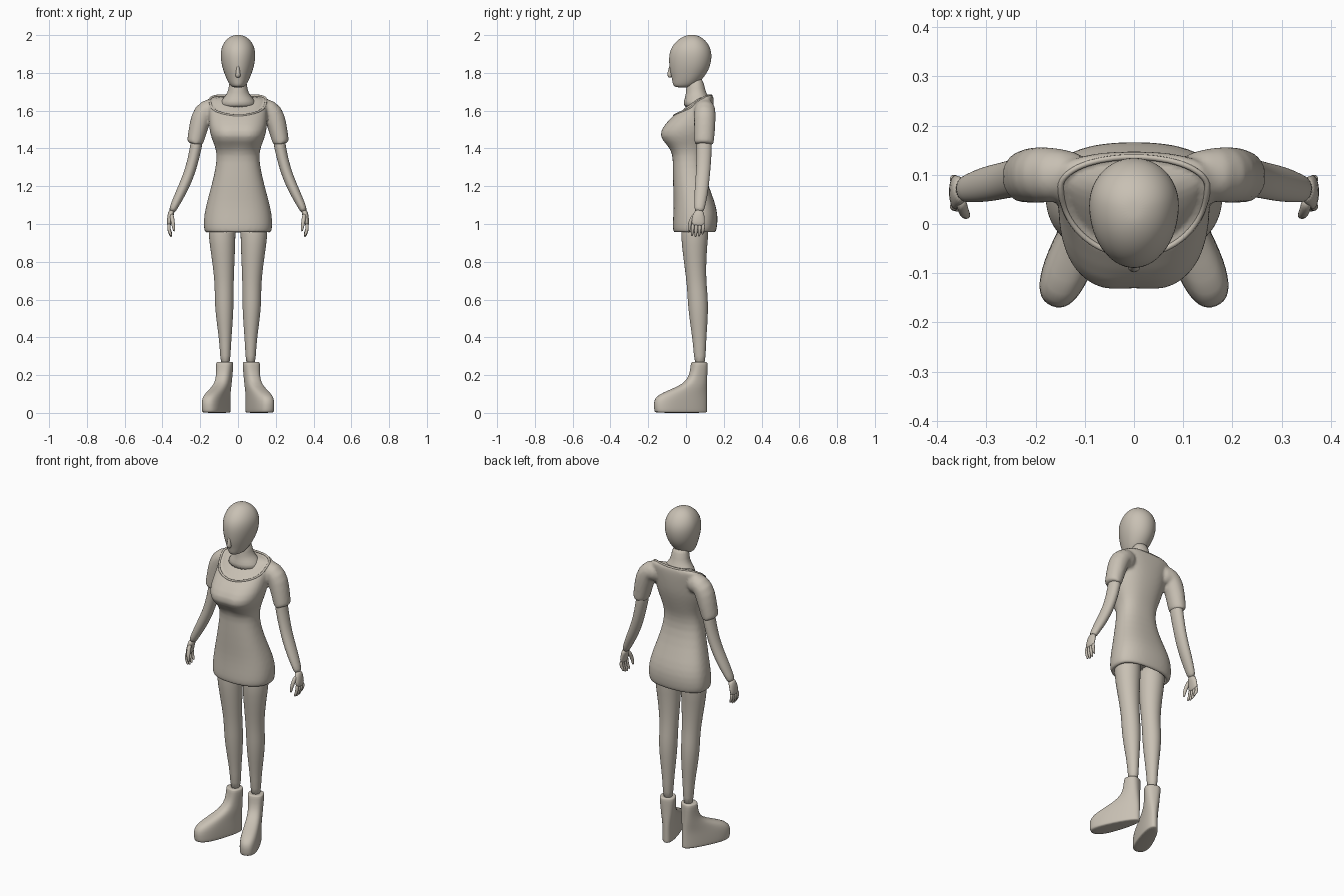
import bpy, bmesh, math
from mathutils import Vector

if "Cube" in bpy.data.objects:
    bpy.data.objects.remove(bpy.data.objects["Cube"])

clay = bpy.data.materials.new("warm_clay")
clay.diffuse_color = (0.58, 0.53, 0.455, 1)
clay.use_nodes = True
clay.node_tree.nodes["Principled BSDF"].inputs["Base Color"].default_value = clay.diffuse_color
N = 24
ANG = [2 * math.pi * i / N for i in range(N)]


def spow(v, n):
    return math.copysign(abs(v) ** (2 / n), v)


def loft(bm, rings):
    """Skin a list of point rings and cap both ends."""
    vs = [[bm.verts.new(p) for p in r] for r in rings]
    for a, b in zip(vs, vs[1:]):
        for i in range(N):
            j = (i + 1) % N
            bm.faces.new((a[i], a[j], b[j], b[i]))
    bm.faces.new(vs[0][::-1])
    bm.faces.new(vs[-1])


def body_rings(table, n=2.0):
    """Horizontal rings from rows of z, half width, front y, back y, optional middle dip."""
    out = []
    for row in table:
        z, rx, yf, yb = row[:4]
        dip = row[4] if len(row) > 4 else 0
        yc = yf + 0.57 * (yb - yf)
        ring = []
        for t in ANG:
            x, s = rx * spow(math.cos(t), n), spow(math.sin(t), n)
            y = yc + s * ((yb - yc) if s > 0 else (yc - yf))
            if s < 0:
                y += dip * math.exp(-(x / 0.04) ** 2)
            ring.append((x, y, z))
        out.append(ring)
    return out


def limb_rings(path, side=1):
    """Rings square to a path; rows of x, y, z, radius across, radius in y."""
    pts = [Vector((p[0] * side, p[1], p[2])) for p in path]
    out = []
    for i, p in enumerate(path):
        d = (pts[min(i + 1, len(pts) - 1)] - pts[max(i - 1, 0)]).normalized()
        v = (Vector((0, 1, 0)) - d * d.y).normalized()
        u = d.cross(v)
        out.append([pts[i] + u * p[3] * math.cos(t) + v * p[4] * math.sin(t) for t in ANG])
    return out


def make(name, lofts, mirror=False, levels=1):
    bm = bmesh.new()
    for rings in lofts:
        loft(bm, rings)
    bmesh.ops.recalc_face_normals(bm, faces=bm.faces)
    me = bpy.data.meshes.new(name)
    bm.to_mesh(me)
    bm.free()
    me.materials.append(clay)
    for f in me.polygons:
        f.use_smooth = True
    ob = bpy.data.objects.new(name, me)
    bpy.context.collection.objects.link(ob)
    if mirror:
        ob.modifiers.new("mirror", 'MIRROR').use_clip = False
    sub = ob.modifiers.new("smooth", 'SUBSURF')
    sub.levels = sub.render_levels = levels
    return ob


# head with nose, and neck
make("head", [body_rings([
    (1.722, .026, -.055, .02), (1.735, .043, -.07, .055), (1.765, .06, -.074, .085),
    (1.80, .074, -.084, .112), (1.84, .087, -.09, .13), (1.89, .094, -.092, .138),
    (1.935, .089, -.08, .13), (1.975, .066, -.045, .102), (1.995, .036, -.01, .07),
    (2.001, .012, .015, .045)])], levels=2)
make("nose", [limb_rings([
    (0, -.078, 1.845, .006, .008), (0, -.084, 1.815, .009, .01),
    (0, -.087, 1.79, .014, .014), (0, -.082, 1.775, .012, .01)])])
make("neck", [body_rings([
    (1.61, .11, -.02, .13), (1.655, .09, -.01, .128), (1.682, .064, -.002, .115),
    (1.71, .049, .0, .1), (1.78, .046, .005, .09)])])

# dress: torso and sleeves, with the open ends folded inwards
torso = body_rings([
    (1.02, .14, -.035, .12), (.97, .15, -.045, .135), (.948, .162, -.055, .146),
    (.955, .177, -.068, .158), (.985, .184, -.072, .166), (1.05, .181, -.068, .17),
    (1.12, .165, -.066, .152), (1.2, .142, -.069, .12), (1.3, .118, -.071, .092),
    (1.37, .112, -.07, .095), (1.415, .124, -.105, .108, .012), (1.465, .146, -.157, .123, .016),
    (1.52, .156, -.128, .137, .01), (1.575, .155, -.068, .144), (1.63, .16, -.008, .148),
    (1.665, .16, .035, .148), (1.688, .13, .075, .142)], 2.4)
sleeve = [(.09, .095, 1.59, .06, .045), (.15, .1, 1.617, .062, .054), (.186, .1, 1.59, .06, .058),
          (.208, .099, 1.52, .051, .057), (.225, .096, 1.44, .045, .053),
          (.231, .095, 1.418, .042, .05), (.229, .095, 1.423, .03, .038),
          (.222, .095, 1.46, .027, .035)]
dress = make("dress", [torso, limb_rings(sleeve), limb_rings(sleeve, -1)])
remesh = dress.modifiers.new("merge", 'REMESH')
remesh.mode = 'VOXEL'
remesh.voxel_size = 0.008
remesh.use_smooth_shade = True
soft = dress.modifiers.new("soften", 'SMOOTH')
soft.factor, soft.iterations = 0.5, 6
dg = bpy.context.evaluated_depsgraph_get()
merged = bpy.data.meshes.new_from_object(dress.evaluated_get(dg))
dress.modifiers.clear()
dress.data = merged
merged.materials.clear()
merged.materials.append(clay)
merged.polygons.foreach_set("use_smooth", [True] * len(merged.polygons))
bpy.context.view_layer.update()

# neckline: a rolled edge laid on the dress, with the chest inside it set lower
RX, YC, FRONT, BACK = .15, .075, .14, .062
curve = bpy.data.curves.new("neckline_edge", 'CURVE')
curve.dimensions = '3D'
curve.bevel_depth = 0.006
curve.bevel_resolution = 2
hits = []
for k in range(64):
    t = 2 * math.pi * k / 64
    s = math.sin(t)
    ok, loc, nor, _ = dress.ray_cast(
        Vector((RX * math.cos(t), YC + s * (BACK if s > 0 else FRONT), 2)), Vector((0, 0, -1)))
    if ok and loc.z > 1.5:
        hits.append(loc - nor * 0.002)
line = curve.splines.new('POLY')
line.points.add(len(hits) - 1)
for p, q in zip(line.points, hits):
    p.co = (*q, 1)
line.use_cyclic_u = True
curve.materials.append(clay)
bpy.context.collection.objects.link(bpy.data.objects.new("neckline_edge", curve))
moves = []
for v in merged.vertices:
    if v.co.z > 1.53 and v.normal.z > 0.1:
        dy = v.co.y - YC
        r = math.hypot(v.co.x / RX, dy / (BACK if dy > 0 else FRONT))
        if r < 1:
            moves.append((v.index, v.co - v.normal * 0.012 * min(1, (1 - r) / 0.06)))
for i, co in moves:
    merged.vertices[i].co = co

# bare arms and hands
make("arm", [limb_rings([
    (.212, .096, 1.50, .034, .042), (.22, .097, 1.41, .031, .041), (.25, .092, 1.29, .029, .038),
    (.275, .086, 1.225, .029, .037), (.305, .08, 1.16, .027, .036), (.335, .073, 1.1, .022, .029),
    (.352, .069, 1.062, .018, .025)])], mirror=True)
fingers = []
for i in range(4):
    y, tip = .036 + .0185 * i, .93 + (.006, 0, .003, .014)[i]
    fingers.append(limb_rings([
        (.364, y, 1.005, .009, .009), (.367, y, .975, .009, .009),
        (.36, y - .003, tip + .018, .008, .008), (.352, y - .005, tip, .005, .005)]))
thumb = limb_rings([(.352, .05, 1.055, .011, .012), (.347, .026, 1.02, .011, .012),
                    (.341, .017, .985, .009, .009), (.338, .018, .96, .005, .005)])
palm = limb_rings([(.348, .07, 1.075, .017, .024), (.358, .067, 1.045, .016, .031),
                   (.364, .064, 1.01, .013, .036), (.366, .063, .988, .009, .033)])
make("hand", [palm, thumb] + fingers, mirror=True)

# legs
make("leg", [limb_rings([
    (.085, .05, 1.04, .074, .075), (.085, .045, .94, .072, .073), (.079, .046, .84, .063, .063),
    (.074, .053, .72, .052, .053), (.073, .06, .64, .05, .053), (.073, .064, .57, .05, .054),
    (.07, .068, .47, .042, .046), (.067, .072, .36, .029, .033), (.067, .074, .24, .027, .03)])],
    mirror=True)

# boots: rows of z, heel end, toe end, heel half width, toe half width; turned outwards
boot = []
for z, a0, a1, wh, wt in [
        (0, -.008, .272, .032, .05), (.004, -.012, .286, .036, .056), (.02, -.012, .288, .036, .058),
        (.065, -.012, .292, .036, .057), (.095, -.012, .268, .036, .052),
        (.122, -.011, .2, .037, .045), (.155, -.01, .115, .038, .04), (.2, -.009, .083, .04, .04),
        (.255, -.01, .076, .046, .045), (.27, -.008, .073, .043, .043), (.268, .002, .064, .034, .034)]:
    ring = []
    for t in ANG:
        a = (a0 + a1) / 2 + (a1 - a0) / 2 * spow(math.cos(t), 2.5)
        k = (a - a0) / (a1 - a0)
        w = (wh + (wt - wh) * k) * spow(math.sin(t), 2.5)
        ring.append((.058 + .38 * a + .925 * w, .1 - .925 * a + .38 * w, z))
    boot.append(ring)
make("boot", [boot], mirror=True)
